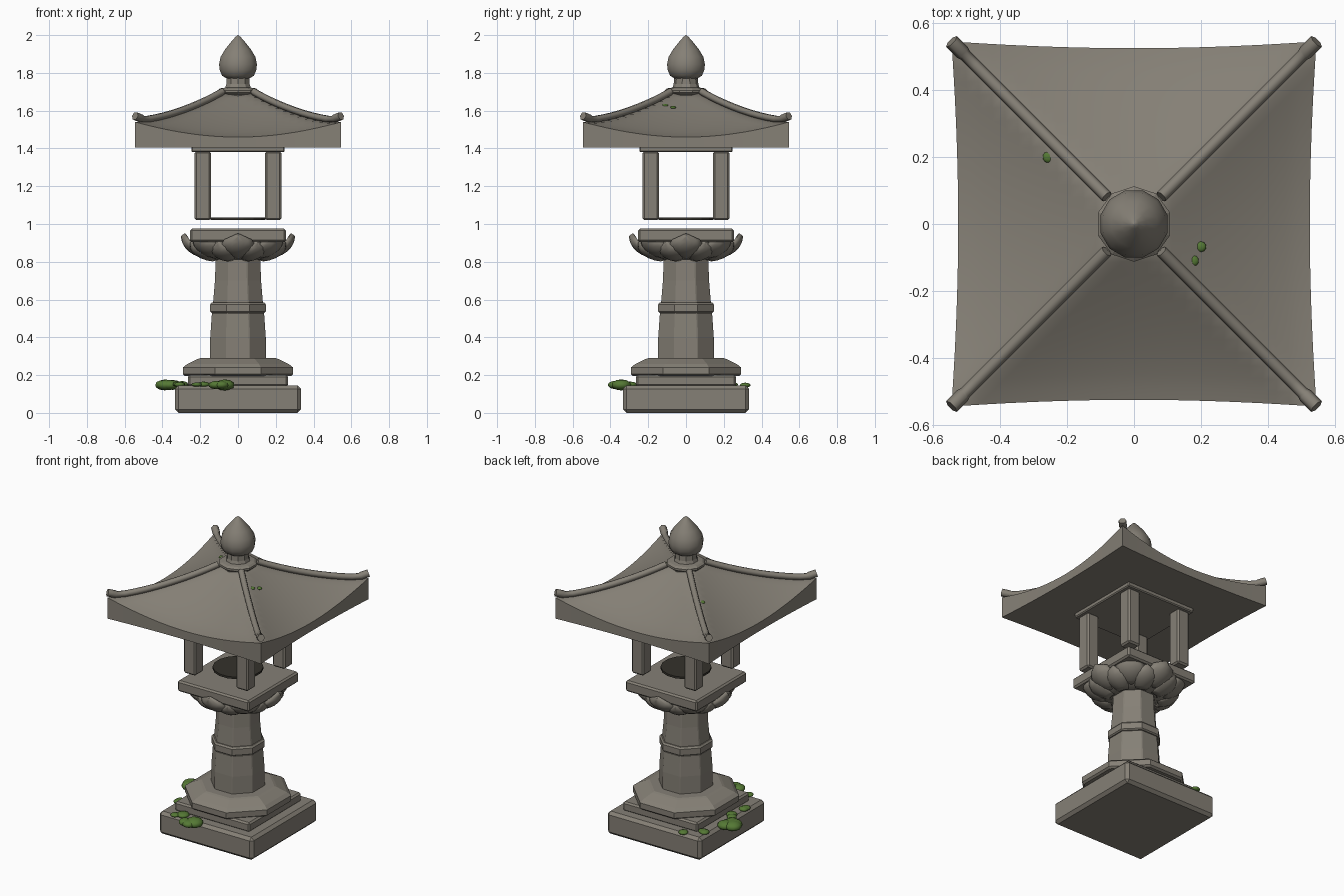
import bpy, bmesh, math, random
from mathutils import Vector

random.seed(4)
cube = bpy.data.objects.get("Cube")
if cube:
    bpy.data.objects.remove(cube, do_unlink=True)


def material(name, rgb):
    m = bpy.data.materials.new(name)
    m.use_nodes = True
    m.diffuse_color = (*rgb, 1)
    m.node_tree.nodes["Principled BSDF"].inputs["Base Color"].default_value = (*rgb, 1)
    return m


STONE = material("grey stone", (0.235, 0.215, 0.18))
MOSS = material("green moss", (0.09, 0.19, 0.035))
DARK = material("dark hollow", (0.035, 0.032, 0.025))


def finish(name, bm, mat, bevel=0, smooth=None):
    bmesh.ops.recalc_face_normals(bm, faces=bm.faces)
    me = bpy.data.meshes.new(name)
    bm.to_mesh(me)
    bm.free()
    ob = bpy.data.objects.new(name, me)
    bpy.context.collection.objects.link(ob)
    me.materials.append(mat)
    if bevel:
        mod = ob.modifiers.new("worn edges", "BEVEL")
        mod.width, mod.segments = bevel, 1
    if smooth:
        bpy.ops.object.select_all(action="DESELECT")
        ob.select_set(True)
        bpy.context.view_layer.objects.active = ob
        bpy.ops.object.shade_smooth_by_angle(angle=math.radians(smooth))
    return ob


def box(name, x, y, half, z0, z1, bevel=0.01):
    bm = bmesh.new()
    bmesh.ops.create_cube(bm, size=1)
    for v in bm.verts:
        v.co = (x + v.co.x * 2 * half, y + v.co.y * 2 * half, z0 + (v.co.z + 0.5) * (z1 - z0))
    return finish(name, bm, STONE, bevel)


def turned(name, profile, sides, mat=STONE, bevel=0, smooth=None):
    """Stack of polygon rings; each radius is measured to the flat sides."""
    bm = bmesh.new()
    k = 1 / math.cos(math.pi / sides)
    rings = []
    for r, z in profile:
        angles = [(i + 0.5) * math.tau / sides for i in range(sides)]
        rings.append([bm.verts.new((r * k * math.cos(a), r * k * math.sin(a), z)) for a in angles])
    for lo, hi in zip(rings, rings[1:]):
        for i in range(sides):
            j = (i + 1) % sides
            bm.faces.new((lo[i], lo[j], hi[j], hi[i]))
    bm.faces.new(rings[0])
    bm.faces.new(rings[-1])
    return finish(name, bm, mat, bevel, smooth)


# Stepped base
box("base_slab", 0, 0, 0.333, 0, 0.145, 0.018)
box("base_step", 0, 0, 0.265, 0.14, 0.2)
turned("octagonal_foot", [(0.28, 0.195), (0.292, 0.205), (0.292, 0.24), (0.27, 0.258),
                          (0.215, 0.285), (0.2, 0.29)], 8)

# Eight-sided shaft with a collar
turned("lower_shaft", [(0.148, 0.285), (0.147, 0.4), (0.138, 0.53)], 8, bevel=0.004)
turned("shaft_collar", [(0.14, 0.53), (0.147, 0.537), (0.147, 0.575), (0.138, 0.585)], 8)
turned("upper_shaft", [(0.132, 0.58), (0.122, 0.7), (0.118, 0.82)], 8, bevel=0.004)

# Lotus bowl
turned("lotus_core", [(0.14, 0.812), (0.19, 0.825), (0.24, 0.87), (0.25, 0.91)], 16, smooth=40)


def petal_ring(name, count, turn, inner, outer, z0, z1, spread):
    bm = bmesh.new()
    rows, cols = 6, 6
    for p in range(count):
        grid = []
        for i in range(rows + 1):
            u = i / rows
            width = spread * (0.75 + 0.5 * u) * (1 - u ** 4) ** 0.7
            row = []
            for j in range(cols + 1):
                t = 2 * j / cols - 1
                a = (p + turn) * math.tau / count + t * width
                r = inner + (outer - inner) * math.sin(u * 1.5) - 0.02 * t * t
                z = z0 + (z1 - z0) * u ** 1.7 + 0.012 * t * t
                row.append(bm.verts.new((r * math.cos(a), r * math.sin(a), z)))
            grid.append(row)
        for lo, hi in zip(grid, grid[1:]):
            for j in range(cols):
                bm.faces.new((lo[j], lo[j + 1], hi[j + 1], hi[j]))
    bmesh.ops.remove_doubles(bm, verts=bm.verts, dist=0.0005)
    ob = finish(name, bm, STONE, smooth=50)
    mod = ob.modifiers.new("thickness", "SOLIDIFY")
    mod.thickness, mod.offset = 0.012, 0


petal_ring("lower_petals", 8, 0.5, 0.145, 0.27, 0.808, 0.9, 0.36)
petal_ring("upper_petals", 8, 0, 0.17, 0.297, 0.825, 0.935, 0.36)
box("platform", 0, 0, 0.254, 0.905, 0.975)

# Open light chamber
turned("chamber_floor", [(0.145, 1.022), (0.145, 1.035)], 16, DARK)
for sx, side in ((-1, "right"), (1, "left")):
    for sy, end in ((-1, "front"), (1, "back")):
        box(f"{end}_{side}_post", sx * 0.186, sy * 0.186, 0.043, 1.02, 1.385)
box("chamber_lintel", 0, 0, 0.247, 1.38, 1.415, 0.006)


# Swept roof
def roof_point(u, v):
    m = max(abs(u), abs(v), 1e-6)
    s = min(abs(u), abs(v)) / m
    scale = 0.525 + 0.02 * s * s
    t = max(0, (m * 0.545 - 0.08) / 0.465)
    z = 1.69 - 0.23 * (1 - (1 - min(t, 1)) ** 1.25) + 0.08 * s * s * t ** 1.5
    return Vector((u * scale, v * scale, z))


bm = bmesh.new()
bmesh.ops.create_grid(bm, x_segments=28, y_segments=28, size=1)
for vert in bm.verts:
    vert.co = roof_point(vert.co.x, vert.co.y)
rim = [e for e in bm.edges if e.is_boundary]
skirt = bmesh.ops.extrude_edge_only(bm, edges=rim)["geom"]
for vert in (g for g in skirt if isinstance(g, bmesh.types.BMVert)):
    vert.co.z = 1.405
bmesh.ops.contextual_create(bm, geom=[g for g in skirt if isinstance(g, bmesh.types.BMEdge)])
finish("roof", bm, STONE, smooth=35)


# Corner ridges ending in raised knobs
def ridge(name, sx, sy):
    curve = bpy.data.curves.new(name, "CURVE")
    curve.dimensions = "3D"
    curve.bevel_depth, curve.bevel_resolution = 0.019, 1
    curve.use_fill_caps = True
    points = [roof_point(0.15 + 0.08 * i, 0.15 + 0.08 * i) + Vector((0, 0, 0.012)) for i in range(10)]
    points += [Vector((0.505, 0.505, 1.556)), Vector((0.512, 0.512, 1.558)), Vector((0.545, 0.545, 1.572))]
    line = curve.splines.new("POLY")
    line.points.add(len(points) - 1)
    for i, (target, p) in enumerate(zip(line.points, points)):
        target.co = (p.x * sx, p.y * sy, p.z, 1)
        target.radius = 1.2 if i > 10 else 1
    ob = bpy.data.objects.new(name, curve)
    bpy.context.collection.objects.link(ob)
    curve.materials.append(STONE)


for sx, side in ((-1, "right"), (1, "left")):
    for sy, end in ((-1, "front"), (1, "back")):
        ridge(f"{end}_{side}_ridge", sx, sy)

# Finial
turned("finial_collar", [(0.088, 1.665), (0.092, 1.685), (0.107, 1.695), (0.107, 1.708),
                         (0.095, 1.718), (0.068, 1.722), (0.062, 1.74), (0.06, 1.775)], 10)
turned("finial_bud", [(0.055, 1.768), (0.084, 1.785), (0.097, 1.815), (0.1, 1.845), (0.092, 1.885),
                      (0.068, 1.925), (0.036, 1.965), (0.014, 1.99), (0.002, 2.0)], 12, smooth=40)


# Moss clumps
def moss(name, x, y, z, size, flat=0.45, blobs=3):
    bm = bmesh.new()
    for i in range(blobs):
        new = bmesh.ops.create_icosphere(bm, subdivisions=2, radius=size * random.uniform(0.65, 1))
        shift = Vector((random.uniform(-size, size), random.uniform(-size, size), 0)) * (0.6 if blobs > 1 else 0)
        for vert in new["verts"]:
            vert.co.z *= flat
            vert.co += shift + Vector((x, y, z))
    finish(name, bm, MOSS, smooth=60)


moss("moss_front", -0.09, -0.36, 0.148, 0.055, 0.55, 4)
moss("moss_front_small", -0.2, -0.31, 0.15, 0.04, 0.4, 2)
moss("moss_side", -0.36, 0.07, 0.148, 0.055, 0.55, 4)
moss("moss_side_small", -0.3, -0.03, 0.152, 0.035, 0.5, 2)
moss("moss_side_front", -0.31, -0.16, 0.15, 0.03, 0.5, 2)
moss("moss_corner", -0.3, 0.26, 0.15, 0.035, 0.45, 2)
moss("moss_back", -0.2, 0.32, 0.147, 0.035, 0.45, 2)
moss("moss_roof_right", -0.255, 0.2, 1.592, 0.018, 0.5, 1)
moss("moss_roof_left", 0.2, -0.068, 1.617, 0.022, 0.5, 1)
moss("moss_roof_left_small", 0.177, -0.11, 1.627, 0.022, 0.5, 1)
